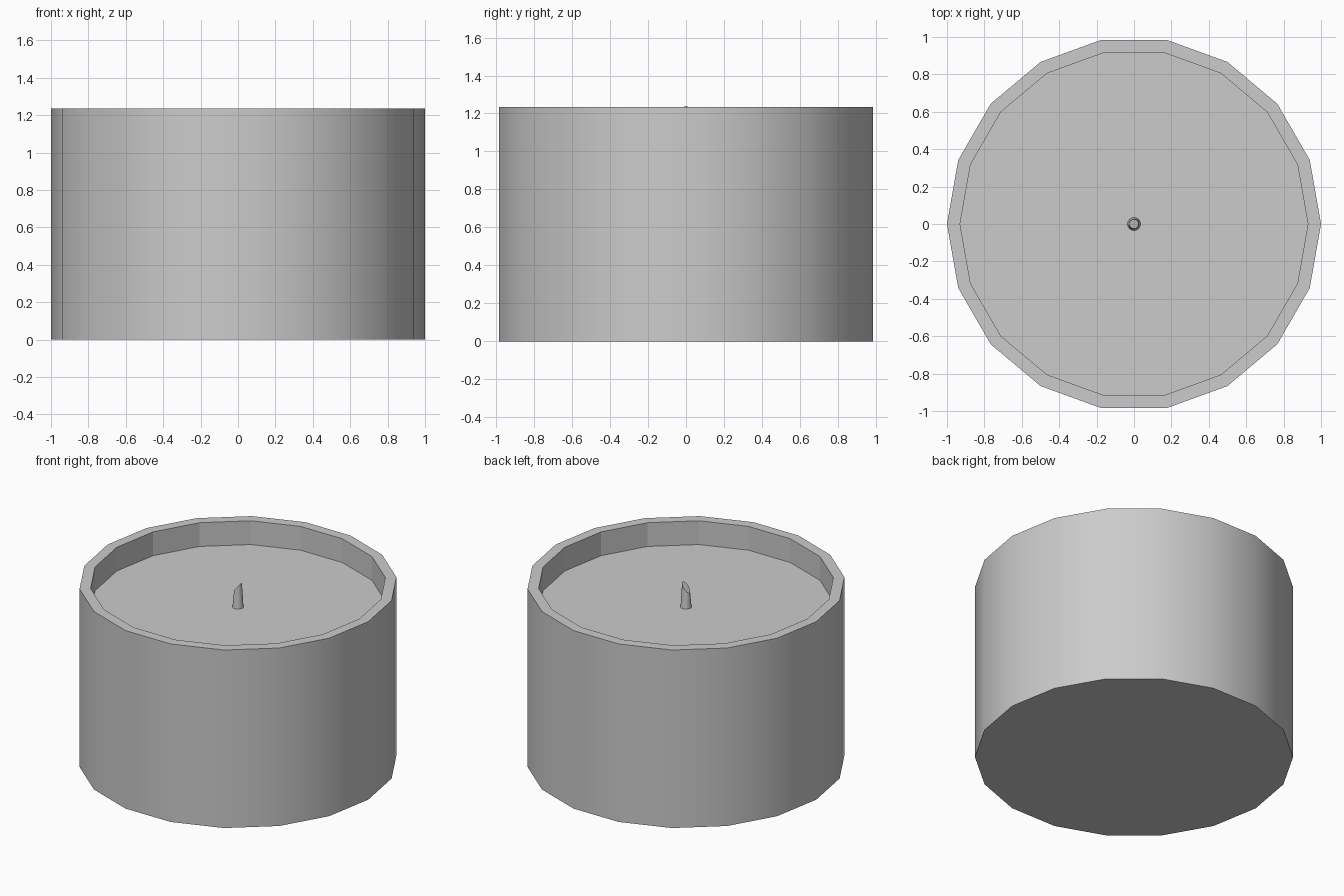
import bpy, bmesh, math

if "Cube" in bpy.data.objects:
    bpy.data.objects.remove(bpy.data.objects["Cube"])

SIDES = 18
HEIGHT, WAX_Z = 1.235, 1.07
R_OUT, R_IN = 1.0, 0.93


def ring(bm, radius, z, sides):
    """Ring of vertices; z may be a number or a function of x."""
    verts = []
    for i in range(sides):
        a = 2 * math.pi * i / sides
        x, y = radius * math.cos(a), radius * math.sin(a)
        verts.append(bm.verts.new((x, y, z(x) if callable(z) else z)))
    return verts


def bridge(bm, lower, upper, smooth=False):
    n = len(lower)
    for i in range(n):
        j = (i + 1) % n
        bm.faces.new((lower[i], lower[j], upper[j], upper[i])).smooth = smooth


def finish(bm, name):
    mesh = bpy.data.meshes.new(name)
    bm.to_mesh(mesh)
    bm.free()
    obj = bpy.data.objects.new(name, mesh)
    bpy.context.collection.objects.link(obj)
    return obj


# Jar: base, smooth outer wall, flat rim, faceted inner wall down to the wax
bm = bmesh.new()
profile = [(R_OUT, 0), (R_OUT, HEIGHT), (R_IN, HEIGHT), (R_IN, WAX_Z)]
rings = [ring(bm, r, z, SIDES) for r, z in profile]
bm.faces.new(rings[0][::-1])
for k in range(3):
    bridge(bm, rings[k], rings[k + 1], smooth=(k == 0))
finish(bm, "jar")

# Wax surface closing the jar
bm = bmesh.new()
bm.faces.new(ring(bm, R_IN, WAX_Z, SIDES))
finish(bm, "wax")

# Wick: tapered stem with a slanted cut, highest on the +x side
bm = bmesh.new()
base = ring(bm, 0.035, WAX_Z, 16)
top = ring(bm, 0.025, lambda x: 1.207 + 1.3 * x, 16)
bridge(bm, base, top, smooth=True)
bm.faces.new(top)
finish(bm, "wick")
